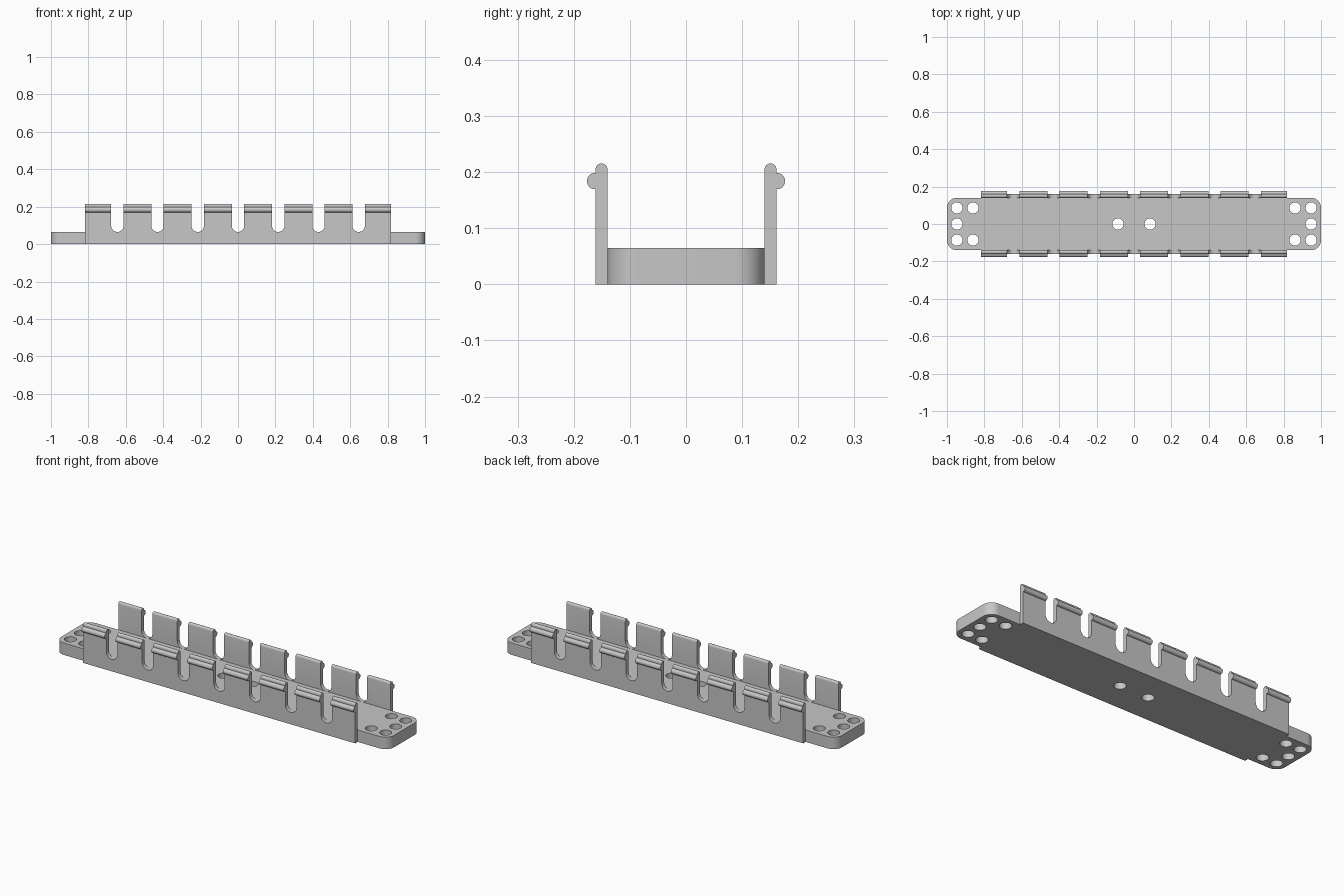
import bpy, bmesh
from math import sin, cos, radians
from mathutils import Matrix

cube = bpy.data.objects.get("Cube")
if cube:
    bpy.data.objects.remove(cube)

LENGTH, HALF_WIDTH, BASE_H, CORNER = 1.0, 0.14, 0.065, 0.053
WALL_X, WALL_T, WALL_TOP = 0.817, 0.0212, 0.2155
BEAD_Z, BEAD_R = 0.184, 0.0145
PITCH, SLOT_R = 0.215, 0.033
HOLE_R, HOLE_STEP = 0.03, 0.086

grey = bpy.data.materials.new("light grey")
grey.use_nodes = True
colour = (0.57, 0.57, 0.57, 1)
grey.diffuse_color = colour
grey.node_tree.nodes["Principled BSDF"].inputs["Base Color"].default_value = colour


def arc(cx, cy, r, start, end, steps):
    """Points along an arc, angles in degrees."""
    angles = [radians(start + (end - start) * i / steps) for i in range(steps + 1)]
    return [(cx + r * cos(a), cy + r * sin(a)) for a in angles]


def prism(bm, outline, place, shift):
    """Extrude a flat outline, mapped into space by place, along shift."""
    face = bm.faces.new([bm.verts.new(place(u, v)) for u, v in outline])
    top = bmesh.ops.extrude_face_region(bm, geom=[face])["geom"]
    moved = [g for g in top if isinstance(g, bmesh.types.BMVert)]
    bmesh.ops.translate(bm, vec=shift, verts=moved)


def make_object(name, bm):
    bmesh.ops.recalc_face_normals(bm, faces=bm.faces)
    mesh = bpy.data.meshes.new(name)
    bm.to_mesh(mesh)
    bm.free()
    mesh.materials.append(grey)
    obj = bpy.data.objects.new(name, mesh)
    bpy.context.collection.objects.link(obj)
    return obj


def cut(obj, cutter):
    """Subtract the cutter, bake the result, remove the cutter."""
    cutter.hide_render = True
    mod = obj.modifiers.new("cut", 'BOOLEAN')
    mod.operation, mod.solver, mod.object = 'DIFFERENCE', 'EXACT', cutter
    bpy.context.view_layer.update()
    baked = bpy.data.meshes.new_from_object(
        obj.evaluated_get(bpy.context.evaluated_depsgraph_get()))
    obj.modifiers.clear()
    obj.data = baked
    bpy.data.objects.remove(cutter)


def smooth(obj):
    bpy.ops.object.select_all(action='DESELECT')
    obj.select_set(True)
    bpy.context.view_layer.objects.active = obj
    bpy.ops.object.shade_smooth_by_angle(angle=radians(30))


# Base plate with rounded corners
outline = []
for sx, sy, start in ((1, 1, 0), (-1, 1, 90), (-1, -1, 180), (1, -1, 270)):
    outline += arc(sx * (LENGTH - CORNER), sy * (HALF_WIDTH - CORNER), CORNER,
                   start, start + 90, 12)
bm = bmesh.new()
prism(bm, outline, lambda u, v: (u, v, 0), (0, 0, BASE_H))
base = make_object("base_plate", bm)

# Screw holes: five at each end, two in the middle
holes = []
for side in (-1, 1):
    outer = side * 0.947
    inner = outer - side * HOLE_STEP
    holes += [(outer, y) for y in (-HOLE_STEP, 0, HOLE_STEP)]
    holes += [(inner, y) for y in (-HOLE_STEP, HOLE_STEP)]
    holes.append((side * HOLE_STEP, 0))
bm = bmesh.new()
for x, y in holes:
    bmesh.ops.create_cone(bm, cap_ends=True, segments=32, radius1=HOLE_R,
                          radius2=HOLE_R, depth=1,
                          matrix=Matrix.Translation((x, y, 0)))
cut(base, make_object("hole_cutter", bm))
smooth(base)

# Side walls: rounded top, outer snap bead, U-shaped slots
cap_r = WALL_T / 2
outer_y = HALF_WIDTH + WALL_T
section = [(HALF_WIDTH, 0), (outer_y, 0)]
section += arc(outer_y + 0.001, BEAD_Z, BEAD_R, -94, 94, 16)
section += arc(HALF_WIDTH + cap_r, WALL_TOP - cap_r, cap_r, 0, 180, 12)

slot = [(SLOT_R, 0.4), (-SLOT_R, 0.4)]
slot += arc(0, BASE_H + SLOT_R, SLOT_R, 180, 360, 20)

for name, side in (("front_wall", -1), ("back_wall", 1)):
    bm = bmesh.new()
    prism(bm, section, lambda u, v: (-WALL_X, side * u, v), (2 * WALL_X, 0, 0))
    wall = make_object(name, bm)
    bm = bmesh.new()
    for i in range(-3, 4):
        prism(bm, slot, lambda u, v: (u + i * PITCH, -0.5, v), (0, 1, 0))
    cut(wall, make_object("slot_cutter", bm))
    smooth(wall)
